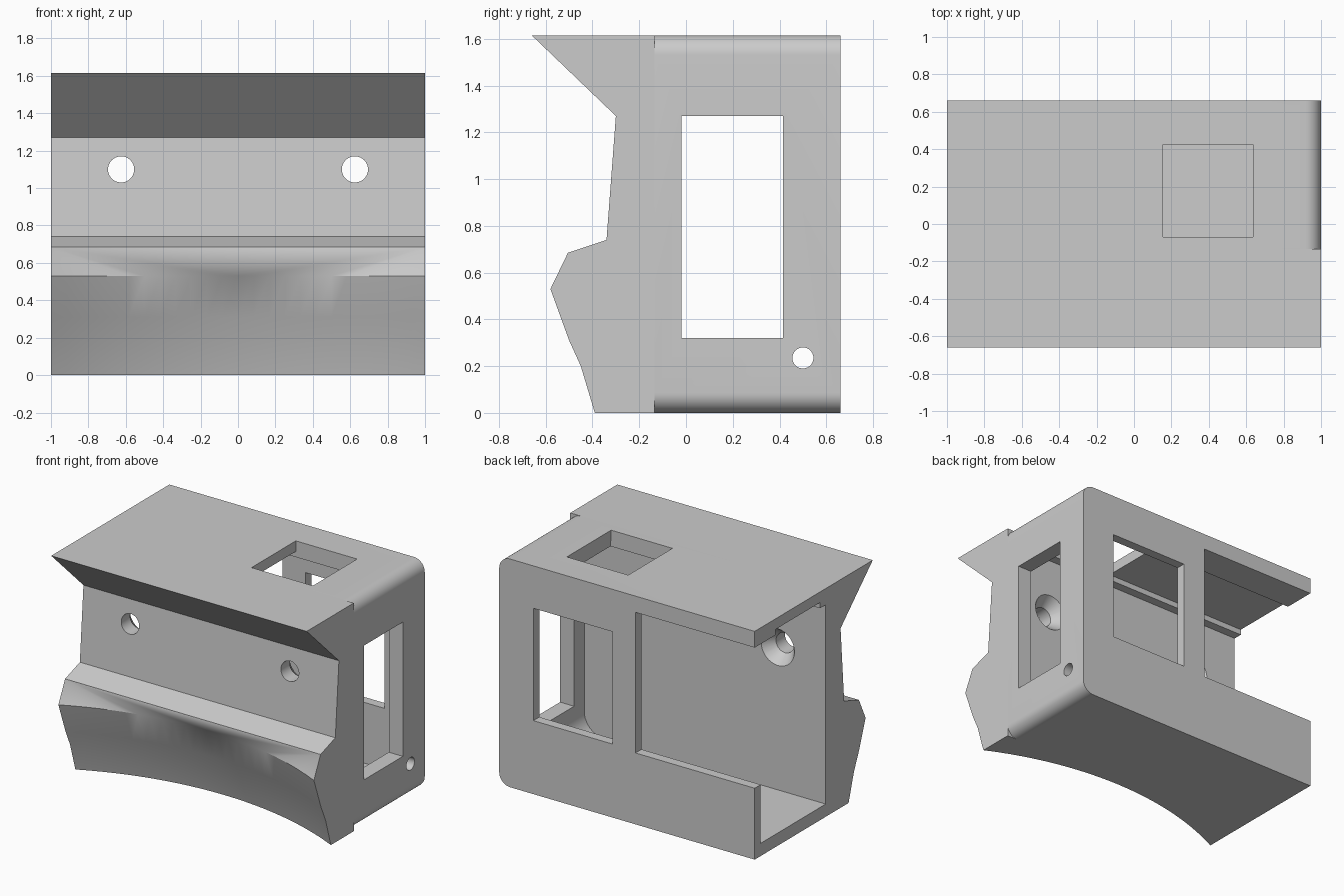
import bpy, bmesh, math
from mathutils import Matrix, Vector

if "Cube" in bpy.data.objects:
    bpy.data.objects.remove(bpy.data.objects["Cube"], do_unlink=True)

grey = bpy.data.materials.new("plain grey")
grey.use_nodes = True
grey.diffuse_color = (0.6, 0.6, 0.6, 1)
grey.node_tree.nodes["Principled BSDF"].inputs["Base Color"].default_value = (0.6, 0.6, 0.6, 1)

TOP, BACK, MID = 1.615, 0.66, -0.134   # height, rear face, cavity front face


def make(name, bm):
    bmesh.ops.recalc_face_normals(bm, faces=bm.faces)
    mesh = bpy.data.meshes.new(name)
    bm.to_mesh(mesh)
    bm.free()
    mesh.materials.append(grey)
    obj = bpy.data.objects.new(name, mesh)
    bpy.context.collection.objects.link(obj)
    return obj


def block(name, x, y, z, radius=0):
    """Box from ranges; radius rounds the upper and lower edges on the +x side."""
    bm = bmesh.new()
    bmesh.ops.create_cube(bm, size=1)
    for v in bm.verts:
        v.co = [r[0] if c < 0 else r[1] for c, r in zip(v.co, (x, y, z))]
    if radius:
        edges = [e for e in bm.edges if all(v.co.x == max(w.co.x for w in bm.verts) for v in e.verts)
                 and abs(e.verts[0].co.z - e.verts[1].co.z) < 1e-6]
        bmesh.ops.bevel(bm, geom=edges, offset=radius, segments=10, profile=0.5, affect='EDGES')
    return make(name, bm)


def cone(name, centre, r1, r2, depth, axis):
    bm = bmesh.new()
    turn = Vector((0, 0, 1)).rotation_difference(Vector(axis)).to_matrix().to_4x4()
    bmesh.ops.create_cone(bm, cap_ends=True, segments=40, radius1=r1, radius2=r2, depth=depth,
                          matrix=Matrix.Translation(centre) @ turn)
    return make(name, bm)


def cut(target, cutters):
    for c in cutters:
        mod = target.modifiers.new(c.name, 'BOOLEAN')
        mod.operation, mod.solver, mod.object = 'DIFFERENCE', 'EXACT', c
    bpy.context.view_layer.update()
    result = bpy.data.meshes.new_from_object(target.evaluated_get(bpy.context.evaluated_depsgraph_get()))
    target.modifiers.clear()
    target.data = result
    for c in cutters:
        bpy.data.objects.remove(c, do_unlink=True)


def smooth(obj):
    bpy.ops.object.select_all(action='DESELECT')
    obj.select_set(True)
    bpy.context.view_layer.objects.active = obj
    bpy.ops.object.shade_smooth_by_angle(angle=math.radians(25))


# Front block: flat upper profile, hollow arc-shaped lower face
def front_block():
    bm = bmesh.new()
    sag, n = 0.23, 24
    radius = (1 + sag * sag) / (2 * sag)

    def arc(y, z):
        xs = [-1 + 2 * i / n for i in range(n + 1)]
        return [bm.verts.new((x, y + math.sqrt(radius ** 2 - x * x) - radius + sag, z)) for x in xs]

    rows = [arc(y, z) for y, z in ((-0.39, 0), (-0.45, 0.2), (-0.5, 0.31), (-0.58, 0.53))]
    upper = [(-0.505, 0.685), (-0.34, 0.74), (-0.3, 1.27), (-0.66, TOP), (MID, TOP), (MID, 0)]
    left, right = [[bm.verts.new((x, y, z)) for y, z in upper] for x in (-1, 1)]
    for a, b in zip(rows, rows[1:]):
        for i in range(n):
            bm.faces.new((a[i], a[i + 1], b[i + 1], b[i]))
    # Fans from the lip corners to the arc, with one overhanging triangle between
    lip, mid = rows[-1], n // 2
    for i in range(n):
        bm.faces.new((lip[i], lip[i + 1], (left if i < mid else right)[0]))
    bm.faces.new((lip[mid], right[0], left[0]))
    for i in range(len(upper) - 1):
        bm.faces.new((left[i], right[i], right[i + 1], left[i + 1]))
    bm.faces.new(rows[0] + [right[-1], left[-1]])
    for side, end in ((left, 0), (right, -1)):
        bm.faces.new([r[end] for r in rows] + side)
    return make("front_block", bm)


front = front_block()
holes = []
for x in (-0.625, 0.625):
    holes.append(cone("screw_hole", (x, -0.25, 1.1), 0.07, 0.07, 0.6, (0, 1, 0)))
    # Countersink on the cavity side
    holes.append(cone("countersink", (x, MID - 0.03, 1.1), 0.07, 0.145, 0.1, (0, 1, 0)))
cut(front, holes)
smooth(front)

# Housing: rounded shell, open on the left-hand end
housing = block("housing", (-1, 1), (MID, BACK), (0, TOP), 0.085)
cut(housing, [
    block("cavity", (-1.2, 0.89), (MID - 0.1, 0.593), (0.09, 1.5), 0.15),
    block("lid_channel", (-1.2, 0.64), (-0.07, 0.425), (1.3, 1.54)),
    block("top_window", (0.155, 0.635), (-0.07, 0.425), (1.4, 1.8)),
    block("rear_opening", (-1.2, -0.067), (0.5, 0.9), (0.505, 1.5)),
    block("rear_window", (0.114, 0.733), (0.5, 0.9), (0.52, 1.315)),
    block("side_window", (0.7, 1.2), (-0.02, 0.415), (0.32, 1.27)),
    cone("cable_hole", (1, 0.5, 0.235), 0.045, 0.045, 0.5, (1, 0, 0)),
])
smooth(housing)
